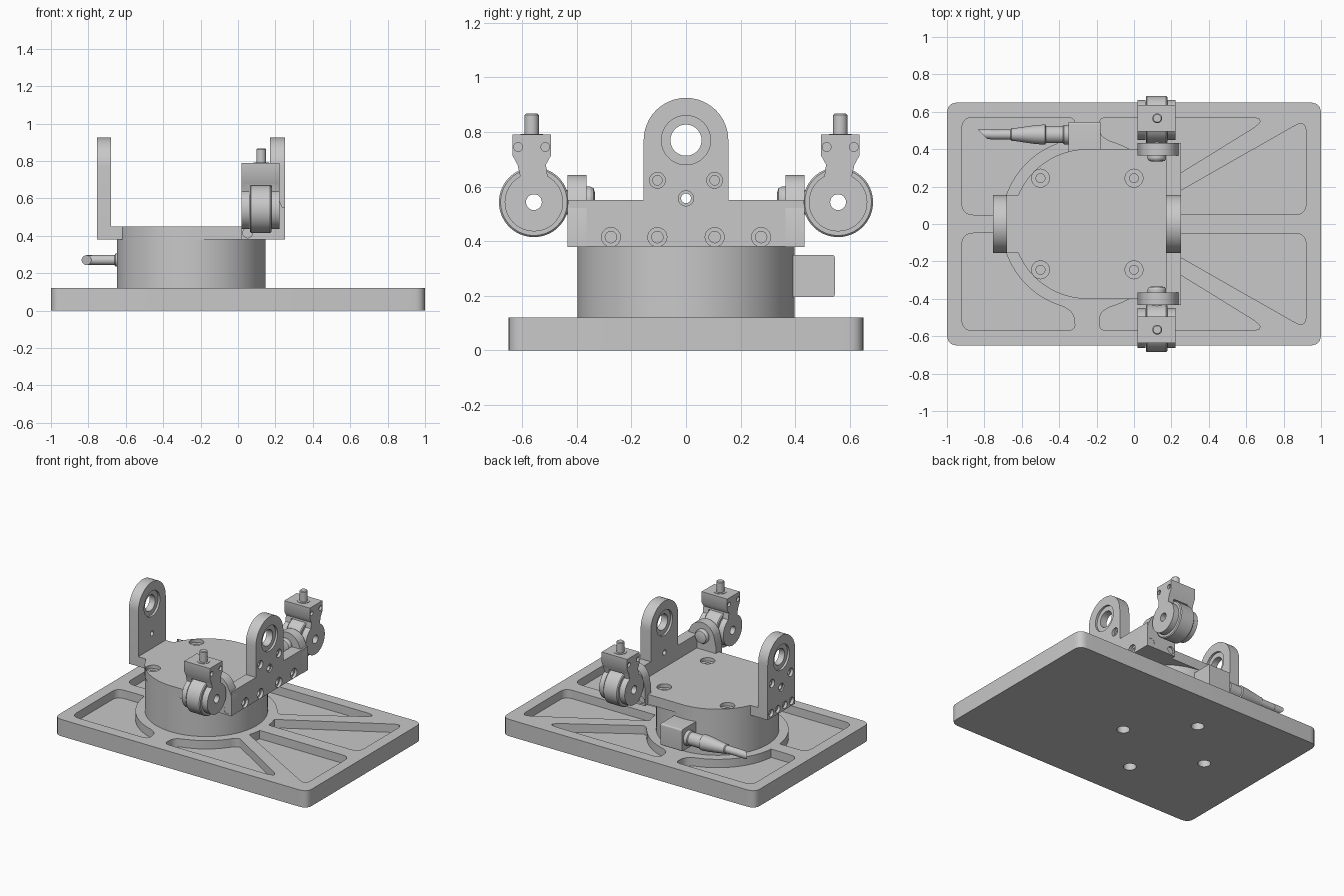
import bpy, bmesh
from math import sin, cos, radians
from mathutils import Vector

cube = bpy.data.objects.get("Cube")
if cube:
    bpy.data.objects.remove(cube)

grey = bpy.data.materials.new("machined grey")
grey.use_nodes = True
grey.diffuse_color = (0.58, 0.58, 0.58, 1)
grey.node_tree.nodes["Principled BSDF"].inputs["Base Color"].default_value = (0.58, 0.58, 0.58, 1)
parts = []


def place(axis, t, p):
    u, v = p
    return {"x": (t, u, v), "y": (u, t, v), "z": (u, v, t)}[axis]


def arc(c, r, a0, a1, n=24):
    """Points on an arc, angles in degrees."""
    angles = [radians(a0 + (a1 - a0) * i / n) for i in range(n + 1)]
    return [(c[0] + r * cos(a), c[1] + r * sin(a)) for a in angles]


def rounded(corners, n=5):
    """Round each (u, v, radius) corner, never past the middle of an edge."""
    out = []
    for i, (u, v, r) in enumerate(corners):
        p = Vector((u, v))
        if not r:
            out.append((u, v))
            continue
        a = Vector(corners[i - 1][:2]) - p
        b = Vector(corners[(i + 1) % len(corners)][:2]) - p
        r = min(r, 0.48 * a.length, 0.48 * b.length)
        s, e = p + a.normalized() * r, p + b.normalized() * r
        for k in range(n + 1):
            t = k / n
            q = s * (1 - t) ** 2 + p * (2 * t * (1 - t)) + e * t * t
            out.append((q.x, q.y))
    return out


def loft(name, axis, rings):
    """Skin a stack of (position, outline) rings and cap both ends."""
    bm = bmesh.new()
    loops = [[bm.verts.new(place(axis, t, p)) for p in pts] for t, pts in rings]
    n = len(loops[0])
    for a, b in zip(loops, loops[1:]):
        for i in range(n):
            j = (i + 1) % n
            bm.faces.new((a[i], a[j], b[j], b[i]))
    bm.faces.new(loops[0])
    bm.faces.new(loops[-1])
    bmesh.ops.recalc_face_normals(bm, faces=bm.faces)
    mesh = bpy.data.meshes.new(name)
    bm.to_mesh(mesh)
    bm.free()
    mesh.materials.append(grey)
    obj = bpy.data.objects.new(name, mesh)
    bpy.context.collection.objects.link(obj)
    parts.append(obj)
    return obj


def prism(name, axis, pts, lo, hi):
    return loft(name, axis, [(lo, pts), (hi, pts)])


def lathe(name, axis, c, profile, n=48):
    return loft(name, axis, [(t, arc(c, r, 0, 360 - 360 / n, n - 1)) for t, r in profile])


def cylinder(name, axis, c, r, lo, hi, n=48):
    return lathe(name, axis, c, [(lo, r), (hi, r)], n)


def box(name, axis, u0, u1, v0, v1, lo, hi, r=0):
    return prism(name, axis, rounded([(u0, v0, r), (u1, v0, r), (u1, v1, r), (u0, v1, r)]), lo, hi)


def cut(obj, tool):
    """Subtract a helper solid and discard it."""
    mod = obj.modifiers.new("cut", "BOOLEAN")
    mod.operation, mod.solver, mod.object = "DIFFERENCE", "EXACT", tool
    bpy.context.view_layer.objects.active = obj
    with bpy.context.temp_override(object=obj, active_object=obj):
        bpy.ops.object.modifier_apply(modifier=mod.name)
    parts.remove(tool)
    bpy.data.objects.remove(tool)


def drill(obj, axis, c, r, lo, hi, n=24):
    cut(obj, cylinder("drill", axis, c, r, lo, hi, n))


hub = (-0.25, 0)

# Base plate: a drilled floor slab under a frame with lightening pockets
floor = box("base_floor", "z", -1, 1, -0.65, 0.65, 0, 0.06, 0.06)
for dx, dy in ((1, 0), (-1, 0), (0, 1), (0, -1)):
    drill(floor, "z", (hub[0] + 0.34 * dx, 0.34 * dy), 0.042, -0.1, 0.2)
frame = box("base_frame", "z", -1, 1, -0.65, 0.65, 0.06, 0.12, 0.06)
r = 0.46
pockets = [
    [(-0.92, 0.05, 0.06), (-0.92, 0.57, 0.06), (-0.31, 0.57, 0.05), (-0.325, 0.475, 0.04)]
    + [(*p, 0) for p in arc(hub, r, 106, 174)],
    [(-0.19, 0.57, 0.05), (0.73, 0.57, 0.12), (0.17, 0.225, 0.02)]
    + [(*p, 0) for p in arc(hub, r, 33, 75)] + [(-0.18, 0.475, 0.04)],
    [(0.207, 0.05, 0), (0.92, 0.05, 0.06), (0.92, 0.56, 0.07)]
    + [(*p, 0) for p in arc(hub, r, 18, 9, 6)],
]
for outline in pockets:
    pts = rounded(outline)
    for s in (1, -1):
        cut(frame, prism("pocket", "z", [(x, s * y) for x, y in pts], 0, 0.2))

# Turntable drum and the plate on it
cylinder("turntable_drum", "z", hub, 0.398, 0.12, 0.382, 96)
deck_outline = ([(0.18, -0.4), (0.18, 0.4)] + arc(hub, 0.4, 90, 157)
                + [(-0.69, 0.155), (-0.69, -0.155)] + arc(hub, 0.4, 203, 270))
deck = prism("deck_plate", "z", deck_outline, 0.38, 0.45)
for x in (-0.5, 0):
    for y in (-0.245, 0.245):
        drill(deck, "z", (x, y), 0.048, 0.425, 0.6)
        drill(deck, "z", (x, y), 0.024, 0.395, 0.6)

# Upright brackets with bearing bores and bolt holes
dome = arc((0, 0.77), 0.155, 0, 180)
wide = [(-0.432, 0.38), (0.432, 0.38), (0.432, 0.55), (0.155, 0.55)] + dome + [(-0.155, 0.55), (-0.432, 0.55)]
narrow = [(-0.155, 0.38), (0.155, 0.38)] + dome
for name, pts, inner, outer, size, bolts in (
        ("wide_bracket", wide, 0.17, 0.25, 0.035, (0.275, 0.105)),
        ("narrow_bracket", narrow, -0.68, -0.755, 0.026, (0.115, 0.04))):
    bracket = prism(name, "x", pts, inner, outer)
    out = 1 if outer > inner else -1
    near, far = inner - 0.1 * out, outer + 0.1 * out
    drill(bracket, "x", (0, 0.77), 0.057, near, far, 48)
    drill(bracket, "x", (0, 0.77), 0.09, outer - 0.015 * out, far, 48)
    drill(bracket, "x", (0, 0.77), 0.09, inner + 0.015 * out, near, 48)
    drill(bracket, "x", (0, 0.557), 0.018, near, far)
    drill(bracket, "x", (0, 0.557), 0.028, outer - 0.01 * out, far)
    holes = [(s * 0.105, 0.623, 0.029) for s in (1, -1)]
    holes += [(s * y, 0.415, size) for y in bolts for s in (1, -1)]
    for y, z, radius in holes:
        drill(bracket, "x", (y, z), radius, outer - 0.02 * out, far)
        drill(bracket, "x", (y, z), radius * 0.6, outer - 0.04 * out, far)

# Roller units at both ends of the wide bracket
for s, side in ((1, "back"), (-1, "front")):
    cy, cz, cx = s * 0.557, 0.543, 0.122
    top_y = s * 0.565
    # Mounting lug with pivot and domed nut
    lug_outline = ([(0.02, 0.379), (0.251, 0.379), (0.251, 0.52)]
                   + arc((cx + 0.01, cz), 0.1, 25, 165) + [(0.02, 0.5)])
    lug = prism(side + "_lug", "y", lug_outline, s * 0.365, s * 0.434)
    for x in (0.052, 0.218):
        drill(lug, "y", (x, 0.415), 0.026, s * 0.42, s * 0.5)
    lathe(side + "_pivot_nut", "y", (cx, 0.55),
          [(s * 0.38, 0.05), (s * 0.35, 0.05), (s * 0.338, 0.043), (s * 0.333, 0.025)], 32)
    cylinder(side + "_pivot", "y", (cx, cz), 0.045, s * 0.42, s * 0.445)
    # Fork with a slot for the wheel
    fork_outline = ([(top_y - 0.071, 0.79), (top_y - 0.071, 0.715), (top_y - 0.052, 0.68)]
                    + arc((cy, cz), 0.107, 118, 422, 40)
                    + [(top_y + 0.052, 0.68), (top_y + 0.071, 0.715), (top_y + 0.071, 0.79)])
    fork = prism(side + "_fork", "x", fork_outline, 0.02, 0.222)
    cut(fork, box("slot", "x", cy - 0.2, cy + 0.2, 0.3, 0.668, 0.062, 0.18))
    drill(fork, "x", (cy, cz), 0.029, -0.1, 0.4)
    for dy in (-0.05, 0.05):
        drill(fork, "x", (top_y + dy, 0.745), 0.016, 0.205, 0.3)
        drill(fork, "x", (top_y + dy, 0.745), 0.016, 0.037, -0.1)
    # Wheel and threaded stem
    wheel = lathe(side + "_wheel", "x", (cy, cz),
                  [(0.064, 0.122), (0.07, 0.128), (0.172, 0.128), (0.178, 0.122)], 64)
    drill(wheel, "x", (cy, cz), 0.029, -0.1, 0.4)
    lathe(side + "_stem", "z", (cx + 0.002, top_y),
          [(0.78, 0.042), (0.793, 0.042), (0.793, 0.026), (0.862, 0.026), (0.867, 0.021)], 32)

# Cable connector on the drum
box("connector_block", "x", 0.3, 0.545, 0.195, 0.35, -0.35, -0.18, 0.012)
lathe("cable_plug", "x", (0.478, 0.27),
      [(-0.34, 0.052), (-0.375, 0.052), (-0.38, 0.046), (-0.47, 0.046), (-0.475, 0.054), (-0.53, 0.05),
       (-0.64, 0.034), (-0.655, 0.034), (-0.66, 0.027), (-0.77, 0.026)], 32)
tip = cylinder("cable_end", "x", (0.48, 0.27), 0.026, -0.765, -0.81, 24)
for v in tip.data.vertices:
    if v.co.x < -0.78:
        v.co.x -= v.co.y - 0.48

# Smooth round surfaces, keep machined edges crisp
for obj in bpy.context.view_layer.objects:
    obj.select_set(obj in parts)
bpy.context.view_layer.objects.active = deck
bpy.ops.object.shade_smooth_by_angle(angle=radians(30))
